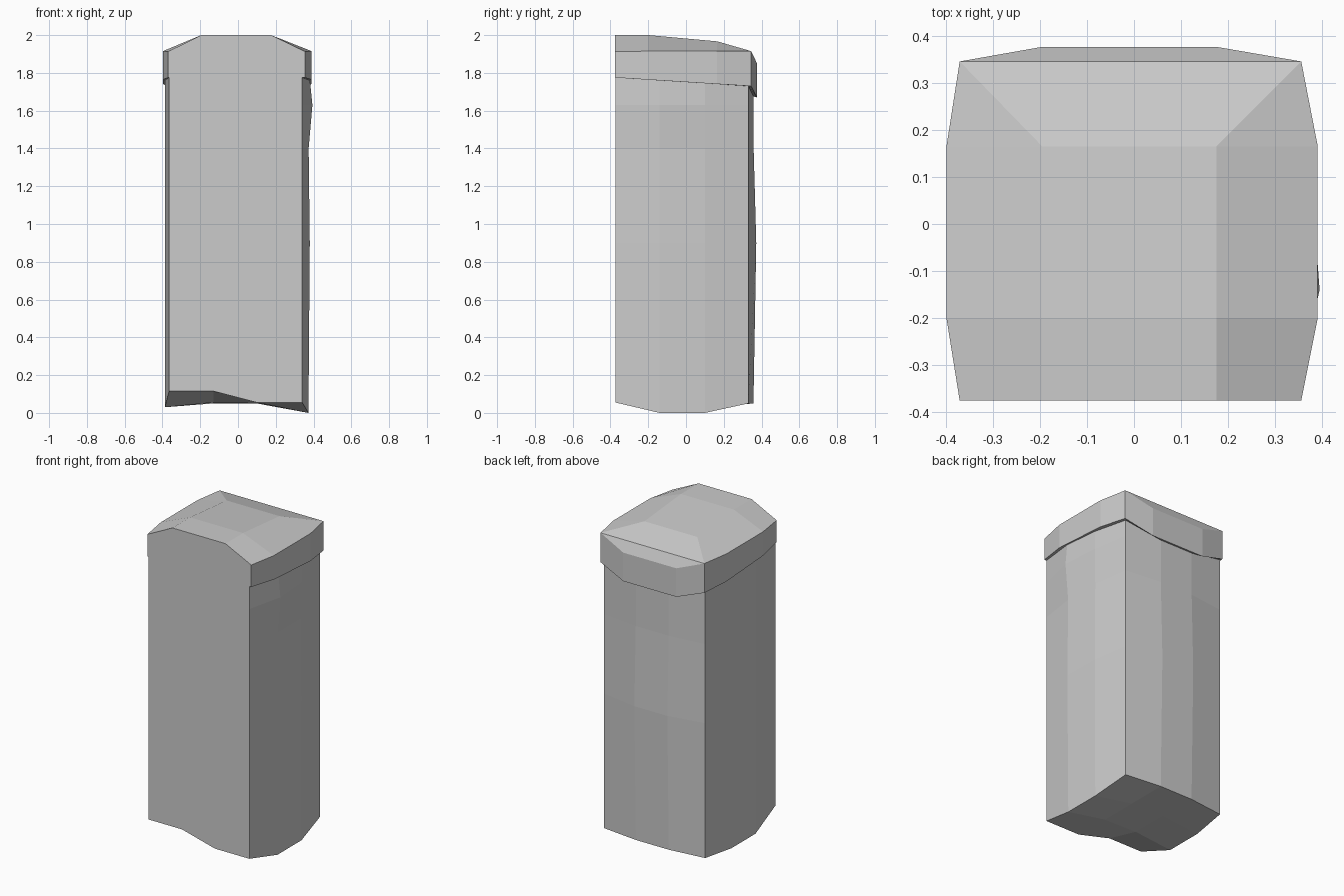
import bpy, bmesh

if "Cube" in bpy.data.objects:
    bpy.data.objects.remove(bpy.data.objects["Cube"])


def ring_of(grid):
    """Border of a 4x4 grid (rows run front to back): counter-clockwise from front left."""
    return (grid[0][:] + [grid[r][3] for r in (1, 2)]
            + grid[3][::-1] + [grid[r][0] for r in (2, 1)])


def plan(xs, ys, left, right, back):
    """Section with flat front, bowed sides and bowed back, as a 4x4 grid of (x, y)."""
    grid = [[(x, y) for x in xs] for y in ys]
    for r, (l, rt) in enumerate(zip(left, right)):
        grid[r + 1][0] = (l, ys[r + 1])
        grid[r + 1][3] = (rt, ys[r + 1])
    for c in (1, 2):
        grid[3][c] = (xs[c], back)
    return grid


def verts(bm, points):
    return [bm.verts.new(p) for p in points]


def bridge(bm, a, b):
    for i in range(len(a)):
        j = (i + 1) % len(a)
        bm.faces.new((a[i], a[j], b[j], b[i]))


def finish(bm, name):
    bmesh.ops.recalc_face_normals(bm, faces=bm.faces)
    mesh = bpy.data.meshes.new(name)
    bm.to_mesh(mesh)
    bm.free()
    bpy.context.collection.objects.link(bpy.data.objects.new(name, mesh))


# Body: levels are (height, right bow near front, right bow near back, back bow)
body_x = (-0.365, -0.13, 0.10, 0.34)
body_y = (-0.373, -0.14, 0.10, 0.33)
levels = [(0.90, 0.38, 0.375, 0.372), (1.40, 0.374, 0.373, 0.358),
          (1.63, 0.394, 0.376, 0.358)]
bottom_z = [(0.115, 0.115, 0.055, 0.055), (0.03, 0.055, 0.05, 0.0),
            (0.03, 0.055, 0.05, 0.0), (0.05, 0.05, 0.05, 0.05)]
body_top_z = [(1.775,) * 4, (1.76,) * 4, (1.745,) * 4, (1.73, 1.675, 1.675, 1.73)]

bm = bmesh.new()
section = plan(body_x, body_y, (-0.387, -0.387), (0.373, 0.373), 0.357)
bottom = [verts(bm, [(x, y, z) for (x, y), z in zip(row, zs)])
          for row, zs in zip(section, bottom_z)]
for r in range(3):
    for c in range(3):
        bm.faces.new((bottom[r][c], bottom[r + 1][c],
                      bottom[r + 1][c + 1], bottom[r][c + 1]))
previous = ring_of(bottom)
for z, right_a, right_b, back in levels:
    grid = plan(body_x, body_y, (-0.387, -0.387), (right_a, right_b), back)
    current = verts(bm, [(x, y, z) for x, y in ring_of(grid)])
    bridge(bm, previous, current)
    previous = current
grid = plan(body_x, body_y, (-0.387, -0.387), (0.381, 0.375), 0.358)
top_points = ring_of([[(x, y, z) for (x, y), z in zip(row, zs)]
                      for row, zs in zip(grid, body_top_z)])
bridge(bm, previous, verts(bm, top_points))
finish(bm, "pillar_body")

# Cap: narrow ledge under the rim, upright rim, then a chamfered top
cap_x = (-0.37, -0.195, 0.175, 0.355)
cap_y = (-0.375, -0.20, 0.165, 0.345)
cap_low_z = [(1.775,) * 4, (1.764,) * 4, (1.741,) * 4, (1.73, 1.67, 1.67, 1.73)]
cap_high_z = [(1.913, 2.0, 2.0, 1.913), (1.915, 2.0, 2.0, 1.915),
              (1.915, 1.967, 1.967, 1.915), (1.915, 1.85, 1.85, 1.915)]

bm = bmesh.new()
section = plan(cap_x, cap_y, (-0.398, -0.398), (0.39, 0.39), 0.376)


def cap_grid(heights):
    return [verts(bm, [(x, y, z) for (x, y), z in zip(row, zs)])
            for row, zs in zip(section, heights)]


# Only the rim of the lower grid is needed
low = verts(bm, ring_of([[(x, y, z) for (x, y), z in zip(row, zs)]
                         for row, zs in zip(section, cap_low_z)]))
high = cap_grid(cap_high_z)
bridge(bm, verts(bm, top_points), low)
bridge(bm, low, ring_of(high))
for r in range(2):
    for c in range(3):
        bm.faces.new((high[r][c], high[r][c + 1],
                      high[r + 1][c + 1], high[r + 1][c]))

# Back slope of the cap, with diagonal hips to the corners
inner, outer = high[2], high[3]
bm.faces.new((inner[0], inner[1], outer[0]))
bm.faces.new((inner[1], inner[2], outer[3], outer[0]))
bm.faces.new((inner[2], inner[3], outer[3]))
bm.faces.new((outer[0], outer[3], outer[2], outer[1]))
finish(bm, "pillar_cap")
